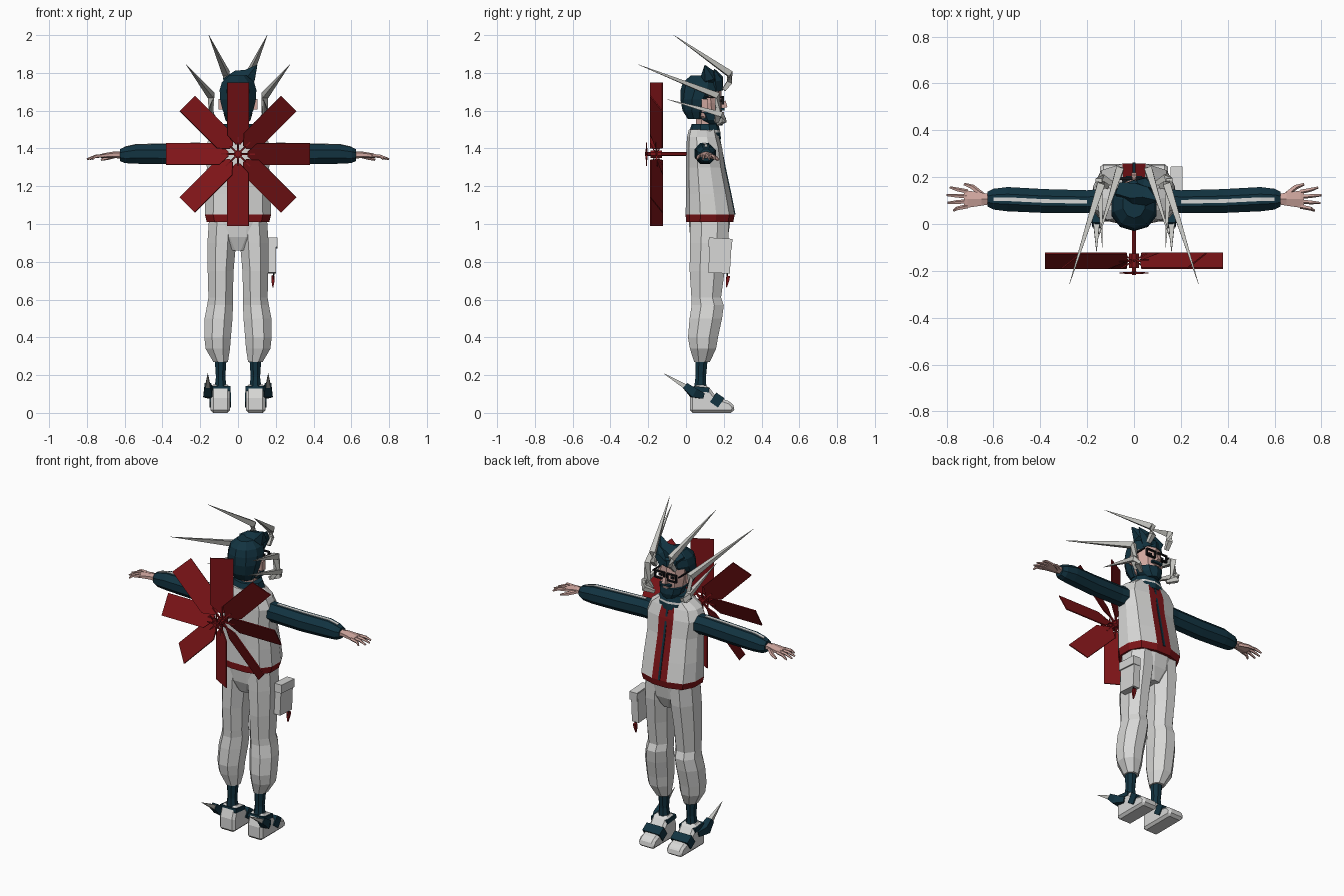
import bpy, bmesh, math
from mathutils import Vector, Matrix

cube = bpy.data.objects.get("Cube")
if cube:
    bpy.data.objects.remove(cube, do_unlink=True)


def material(name, rgb):
    m = bpy.data.materials.new(name)
    m.use_nodes = True
    col = (*rgb, 1)
    m.diffuse_color = col
    m.node_tree.nodes["Principled BSDF"].inputs["Base Color"].default_value = col
    return m


WHITE = material("off white cloth", (.68, .68, .67))
TEAL = material("dark teal", (.006, .033, .052))
RED = material("deep red", (.21, .007, .009))
SKIN = material("skin", (.62, .38, .34))
BLACK = material("black", (.008, .008, .01))
HORN = material("pale horn", (.55, .55, .52))


def add(name, verts, faces, *mats, rule=None):
    """Mesh object with outward normals; rule(face) picks the material."""
    me = bpy.data.meshes.new(name)
    me.from_pydata([tuple(v) for v in verts], [], faces)
    bm = bmesh.new()
    bm.from_mesh(me)
    bmesh.ops.recalc_face_normals(bm, faces=bm.faces)
    if rule:
        for f in bm.faces:
            f.material_index = rule(f)
    bm.to_mesh(me)
    bm.free()
    for m in mats:
        me.materials.append(m)
    ob = bpy.data.objects.new(name, me)
    bpy.context.collection.objects.link(ob)
    return ob


def skin_rings(name, rings, *mats, rule=None):
    """Joins equal-length point rings into a closed tube."""
    n = len(rings[0])
    faces = [(k * n + i, k * n + (i + 1) % n, (k + 1) * n + (i + 1) % n, (k + 1) * n + i)
             for k in range(len(rings) - 1) for i in range(n)]
    last = (len(rings) - 1) * n
    faces += [tuple(range(n)), tuple(range(last, last + n))]
    return add(name, [p for r in rings for p in r], faces, *mats, rule=rule)


def circle(n):
    return [(math.cos(math.tau * (i + .5) / n), math.sin(math.tau * (i + .5) / n)) for i in range(n)]


def loft(name, rows, *mats, section=None, rule=None):
    """Upright loft: rows of (z, x, y, half width, half depth)."""
    sec = section or circle(8)
    rings = [[(x + u * a, y + v * b, z) for u, v in sec] for z, x, y, a, b in rows]
    return skin_rings(name, rings, *mats, rule=rule)


def limb(name, path, *mats, n=5, rule=None):
    """Tapered tube along a path of (point, radius)."""
    pts = [Vector(p) for p, r in path]
    rings = []
    for i, (p, r) in enumerate(path):
        d = (pts[min(i + 1, len(pts) - 1)] - pts[max(i - 1, 0)]).normalized()
        q = d.to_track_quat('Z', 'Y')
        rings.append([pts[i] + q @ Vector((u * r, v * r, 0)) for u, v in circle(n)])
    return skin_rings(name, rings, *mats, rule=rule)


def box(name, c, size, mat, rot=0, axis='X'):
    m = Matrix.Rotation(rot, 3, axis)
    sg = (-1, 1)
    v = [Vector(c) + m @ Vector((x * size[0], y * size[1], z * size[2])) / 2
         for x in sg for y in sg for z in sg]
    f = [(0, 1, 3, 2), (4, 6, 7, 5), (0, 4, 5, 1), (2, 3, 7, 6), (0, 2, 6, 4), (1, 5, 7, 3)]
    return add(name, v, f, mat)


# Jacket body: red front panel and hem on a white vest
half = [(.28, 1), (.8, .78), (1, .25), (1, -.4), (.75, -.85), (.3, -1)]
body = half + [(-x, y) for x, y in reversed(half)]
loft("jacket_body", [(1.01, 0, .125, .165, .125), (1.05, 0, .128, .175, .13),
                     (1.16, 0, .118, .172, .118), (1.3, 0, .103, .165, .103),
                     (1.4, 0, .097, .175, .095), (1.46, 0, .09, .15, .085),
                     (1.5, 0, .09, .09, .075)], WHITE, RED, section=body,
     rule=lambda f: int(f.calc_center_median().z < 1.05 or
                        (f.normal.y > .5 and abs(f.calc_center_median().x) < .01)))
limb("jacket_zip", [((0, .256, 1.05), .009), ((0, .234, 1.16), .009),
                    ((0, .204, 1.3), .009), ((0, .173, 1.46), .009)], TEAL, n=4)
loft("collar", [(1.45, 0, .1, .105, .085), (1.485, 0, .1, .1, .082),
                (1.497, 0, .1, .098, .08), (1.53, 0, .1, .085, .07)], TEAL, WHITE,
     section=circle(10), rule=lambda f: int(1.485 < f.calc_center_median().z < 1.497))

# Head, beard and hair
loft("neck", [(1.48, 0, .1, .05, .05), (1.58, 0, .1, .05, .05)], SKIN)
loft("head", [(1.535, 0, .14, .045, .045), (1.57, 0, .115, .073, .075),
              (1.64, 0, .105, .084, .088), (1.71, 0, .1, .084, .086),
              (1.75, 0, .09, .06, .06)], SKIN, section=circle(10))
loft("beard", [(1.522, 0, .15, .04, .043), (1.55, 0, .135, .07, .066),
               (1.585, 0, .125, .08, .072), (1.595, 0, .1, .075, .07)], TEAL, section=circle(10))
box("moustache", (0, .195, 1.607), (.07, .018, .012), TEAL)
box("mouth", (0, .197, 1.59), (.035, .008, .008), SKIN)
box("nose", (0, .2, 1.632), (.022, .03, .036), SKIN, rot=.3)
loft("hair_cap", [(1.555, 0, .055, .06, .045), (1.6, 0, .052, .085, .07),
                  (1.66, 0, .06, .1, .09), (1.71, 0, .08, .102, .108),
                  (1.75, 0, .085, .09, .102), (1.785, 0, .085, .05, .06)], TEAL, section=circle(10))
limb("hair_quiff", [((-.06, .14, 1.73), .045), ((.01, .125, 1.76), .06),
                    ((.065, .12, 1.785), .042), ((.1, .1, 1.84), .003)], TEAL)
limb("hair_tuft", [((.03, .16, 1.72), .04), ((.06, .17, 1.77), .03), ((.09, .15, 1.82), .003)], TEAL)

# Spinning fan behind the back: pitched blades tapering to a hub
HUB = Vector((0, -.157, 1.37))
depth = Vector((0, 1, 0))
for k in range(8):
    a = math.tau * k / 8
    r = Vector((math.cos(a), 0, math.sin(a)))
    t = Vector((-math.sin(a), 0, math.cos(a)))
    chord = t * .0565 - depth * .032
    nrm = r.cross(chord).normalized() * .003
    outline = [(.05, -.2), (.1, -1), (.38, -1), (.38, 1), (.1, 1), (.05, .2)]
    skin_rings(f"fan_blade_{k + 1}", [[HUB + r * d + chord * w + nrm * s for d, w in outline]
                                      for s in (-1, 1)], RED)
    limb(f"fan_spoke_{k + 1}", [(HUB, .007), (HUB + r * .09, .007)], RED, n=4)
    tip = HUB - depth * .052
    limb(f"fan_star_point_{k + 1}", [(tip, .008), (tip + r * .062, .003)], RED, n=4)
limb("fan_hub", [(HUB + depth * .03, .022), (HUB - depth * .03, .022)], RED, n=8)
limb("fan_axle", [(HUB + depth * .17, .01), (HUB - depth * .06, .01)], RED, n=6)

# Paired parts; +x is left
for s, side in ((1, "left"), (-1, "right")):
    def P(x, y, z):
        return (s * x, y, z)

    # Horns that rise by the head and sweep back
    limb(side + "_upper_horn", [(P(.065, .2, 1.71), .014), (P(.06, .23, 1.75), .02),
                                (P(.062, .232, 1.795), .023), (P(.155, -.065, 2.0), .001)], HORN, n=4)
    limb(side + "_middle_horn", [(P(.115, .16, 1.54), .014), (P(.142, .17, 1.58), .02),
                                 (P(.142, .165, 1.68), .023), (P(.275, -.255, 1.845), .001)], HORN, n=4)
    limb(side + "_lower_horn", [(P(.09, .17, 1.53), .012), (P(.14, .2, 1.55), .02),
                                (P(.15, .19, 1.58), .02), (P(.135, -.1, 1.66), .001)], HORN, n=4)

    # Glasses, eyes and ears
    for z in (1.635, 1.675):
        box(side + "_glasses_rim", P(.04, .194, z), (.062, .012, .007), BLACK)
    for x in (.01, .07):
        box(side + "_glasses_edge", P(x, .194, 1.655), (.007, .012, .045), BLACK)
    box(side + "_glasses_arm", P(.087, .14, 1.67), (.006, .11, .008), BLACK)
    box(side + "_eye", P(.04, .186, 1.653), (.022, .009, .012), BLACK)
    box(side + "_ear", P(.092, .1, 1.635), (.022, .035, .055), SKIN)

    # Sleeve with a pale stripe along the top
    arm = [(.13, .1, 1.375, .055, .06), (.2, .095, 1.375, .053, .058), (.38, .098, 1.37, .055, .058),
           (.54, .106, 1.37, .056, .055), (.6, .106, 1.365, .048, .046), (.625, .106, 1.365, .034, .034)]
    skin_rings(side + "_sleeve", [[P(x, y + u * a, z + v * b) for u, v in circle(8)]
                                  for x, y, z, a, b in arm], TEAL)
    skin_rings(side + "_sleeve_stripe", [[P(x, y + d, z + b * .924 + h) for d, h in
                                          ((-.008, -.003), (.008, -.003), (.008, .003), (-.008, .003))]
                                         for x, y, z, a, b in arm[1:5]], WHITE)

    # Hand with spread fingers and thumb
    palm = [(.61, .106, 1.365, .024, .02), (.65, .106, 1.367, .032, .018),
            (.71, .106, 1.362, .042, .013), (.725, .106, 1.36, .038, .01)]
    skin_rings(side + "_palm", [[P(x, y + u * a, z + v * b) for u, v in circle(6)]
                                for x, y, z, a, b in palm], SKIN)
    for i, reach in enumerate((.77, .795, .8, .785)):
        y = .075 + i * .021
        limb(f"{side}_finger_{i + 1}", [(P(.71, y, 1.362), .01), (P(.755, y + (i - 1.5) * .006, 1.358), .009),
                                        (P(reach, y + (i - 1.5) * .012, 1.343), .005)], SKIN)
    limb(side + "_thumb", [(P(.65, .125, 1.362), .013), (P(.69, .158, 1.35), .011),
                           (P(.725, .17, 1.34), .006)], SKIN)

    # Baggy trouser leg gathered at knee and ankle
    loft(side + "_trouser_leg", [(.27, s * .092, .085, .042, .045), (.34, s * .107, .09, .07, .075),
                                 (.4, s * .108, .09, .076, .086), (.5, s * .103, .105, .08, .093),
                                 (.57, s * .095, .115, .074, .092), (.61, s * .092, .107, .07, .085),
                                 (.75, s * .092, .112, .074, .1), (.9, s * .086, .122, .082, .11),
                                 (1.02, s * .08, .125, .08, .11)], WHITE)

    # Sock and chunky shoe
    loft(side + "_sock", [(.12, s * .092, .075, .036, .036), (.19, s * .092, .078, .027, .03),
                          (.29, s * .092, .082, .034, .036)], TEAL)
    side_profile = [(.02, 0), (.25, 0), (.26, .03), (.235, .06), (.16, .085),
                    (.115, .145), (.045, .15), (.02, .08)]
    shoe = skin_rings(side + "_shoe", [[P(x, y, z) for y, z in side_profile]
                                       for x in (.042, .145)], WHITE)
    bevel = shoe.modifiers.new("soft edges", 'BEVEL')
    bevel.width, bevel.segments = .014, 1
    box(side + "_shoe_strap", P(.094, .165, .068), (.115, .052, .06), TEAL, rot=-.6)
    box(side + "_ankle_strap", P(.094, .08, .125), (.11, .085, .025), TEAL, rot=-.1)

    # Heel guard with a backward spike
    limb(side + "_heel_guard", [(P(.14, .09, .09), .022), (P(.158, .04, .105), .035),
                                (P(.16, -.005, .145), .024)], TEAL, n=4)
    limb(side + "_heel_spike", [(P(.16, .02, .125), .022), (P(.16, -.12, .21), .001)], HORN, n=4)

# Trouser seat
loft("trouser_seat", [(.86, 0, .12, .05, .07), (.93, 0, .122, .14, .1),
                      (1.03, 0, .125, .155, .112)], WHITE, section=body)

# Cargo pocket with a hanging charm
box("cargo_pocket", (.178, .18, .83), (.045, .115, .18), WHITE, rot=-.06)
box("pocket_flap", (.183, .182, .9), (.05, .125, .05), WHITE, rot=-.06)
limb("charm_cord", [(.19 * Vector((1, 1.16, 3.95)), .004), (Vector((.185, .215, .7)), .004)], BLACK, n=4)
limb("charm", [((.185, .225, .725), .012), ((.185, .22, .7), .012), ((.185, .215, .665), .003)], RED, n=4)
